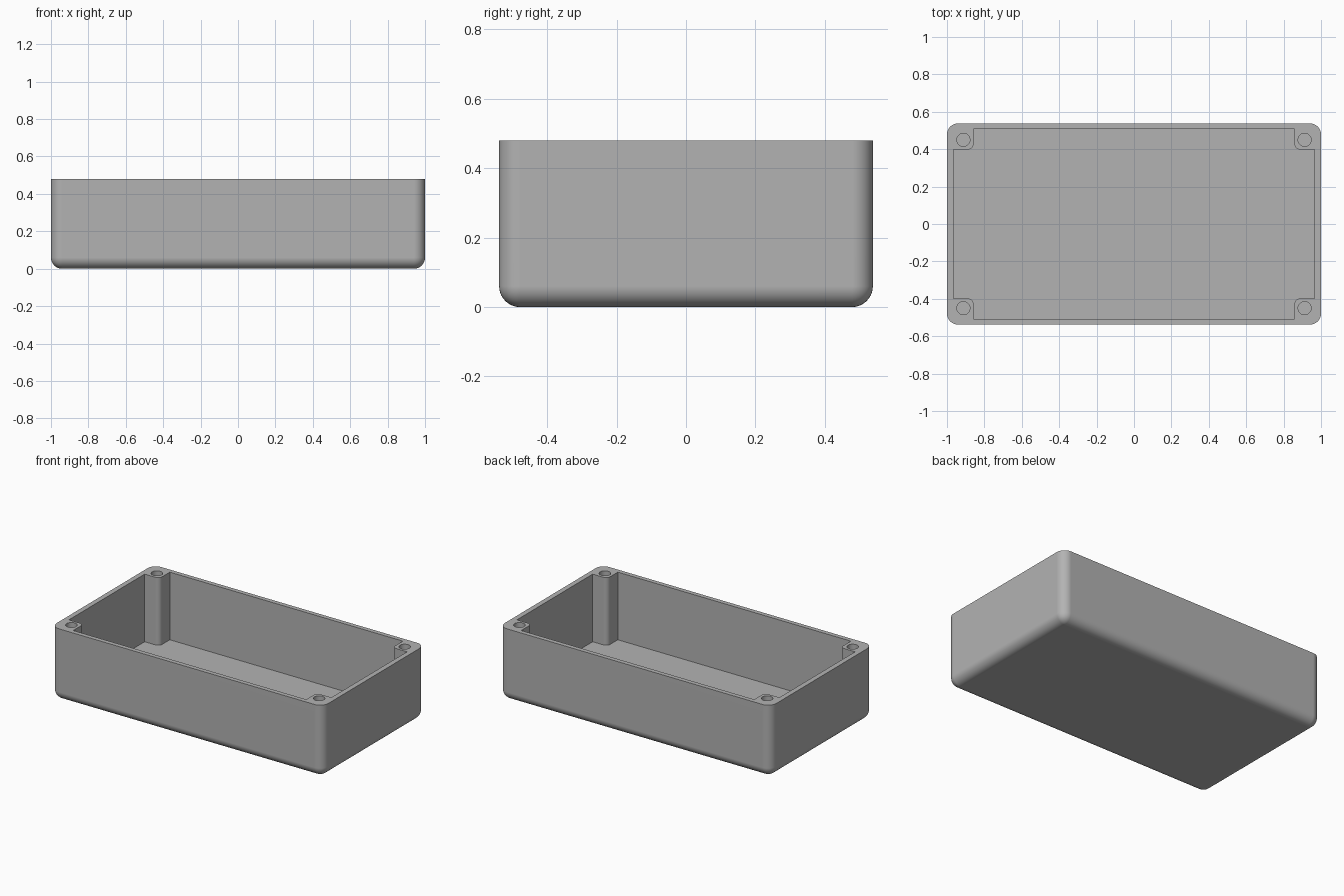
import bpy
import bmesh
from math import cos, sin, pi, radians

default = bpy.data.objects.get("Cube")
if default:
    bpy.data.objects.remove(default)

HALF_X, HALF_Y, HEIGHT, ROUND = 1.0, 0.538, 0.48, 0.06
IN_X, IN_Y, FLOOR = 0.966, 0.508, 0.03
POST_X, POST_Y, POST_ROUND = 0.858, 0.398, 0.03
HOLE_X, HOLE_Y, HOLE_R, HOLE_BOTTOM = 0.912, 0.45, 0.035, 0.08
ABOVE = HEIGHT + 0.1

grey = bpy.data.materials.new("enclosure grey")
grey.use_nodes = True
colour = (0.45, 0.45, 0.45, 1)
grey.diffuse_color = colour
grey.node_tree.nodes["Principled BSDF"].inputs["Base Color"].default_value = colour


def add_object(name, bm):
    bmesh.ops.recalc_face_normals(bm, faces=bm.faces)
    mesh = bpy.data.meshes.new(name)
    bm.to_mesh(mesh)
    bm.free()
    mesh.materials.append(grey)
    obj = bpy.data.objects.new(name, mesh)
    bpy.context.collection.objects.link(obj)
    return obj


def prism(name, outline, bottom, top):
    """Extrude a closed outline between two heights."""
    bm = bmesh.new()
    base = bm.faces.new([bm.verts.new((x, y, bottom)) for x, y in outline])
    side = bmesh.ops.extrude_face_region(bm, geom=[base])["geom"]
    for v in side:
        if isinstance(v, bmesh.types.BMVert):
            v.co.z = top
    return add_object(name, bm)


def cut(target, cutter):
    cutter.hide_render = True
    mod = target.modifiers.new("cut", 'BOOLEAN')
    mod.operation = 'DIFFERENCE'
    mod.solver = 'EXACT'
    mod.object = cutter
    bpy.context.view_layer.objects.active = target
    bpy.ops.object.modifier_apply(modifier=mod.name)
    bpy.data.objects.remove(cutter)


# Outer shell: rounded on the uprights and around the base, crisp at the rim
bm = bmesh.new()
bmesh.ops.create_cube(bm, size=2)
for v in bm.verts:
    v.co = (v.co.x * HALF_X, v.co.y * HALF_Y, (v.co.z + 1) * HEIGHT / 2)
rounded = [e for e in bm.edges if min(v.co.z for v in e.verts) < HEIGHT / 2]
bmesh.ops.bevel(bm, geom=rounded, offset=ROUND, segments=10, profile=0.5,
                affect='EDGES')
box = add_object("enclosure_box", bm)

# Cavity outline, stepping around a rounded screw post at each corner
quarter = [(IN_X, POST_Y)]
for i in range(9):
    a = i / 8 * pi / 2
    quarter.append((POST_X + POST_ROUND * (1 - sin(a)),
                    POST_Y + POST_ROUND * (1 - cos(a))))
quarter.append((POST_X, IN_Y))
outline = []
for sx, sy in ((1, 1), (-1, 1), (-1, -1), (1, -1)):
    corner = [(x * sx, y * sy) for x, y in quarter]
    outline += corner if sx * sy > 0 else corner[::-1]
cut(box, prism("cavity_cutter", outline, FLOOR, ABOVE))

# Screw holes down into the posts
for sx in (-1, 1):
    for sy in (-1, 1):
        ring = [(sx * HOLE_X + HOLE_R * cos(i * pi / 16),
                 sy * HOLE_Y + HOLE_R * sin(i * pi / 16)) for i in range(32)]
        cut(box, prism("hole_cutter", ring, HOLE_BOTTOM, ABOVE))

# Smooth fillets while keeping the large walls flat
bpy.ops.object.select_all(action='DESELECT')
box.select_set(True)
bpy.context.view_layer.objects.active = box
bpy.ops.object.shade_smooth_by_angle(angle=radians(30))
weighted = box.modifiers.new("flat walls", 'WEIGHTED_NORMAL')
weighted.keep_sharp = True
